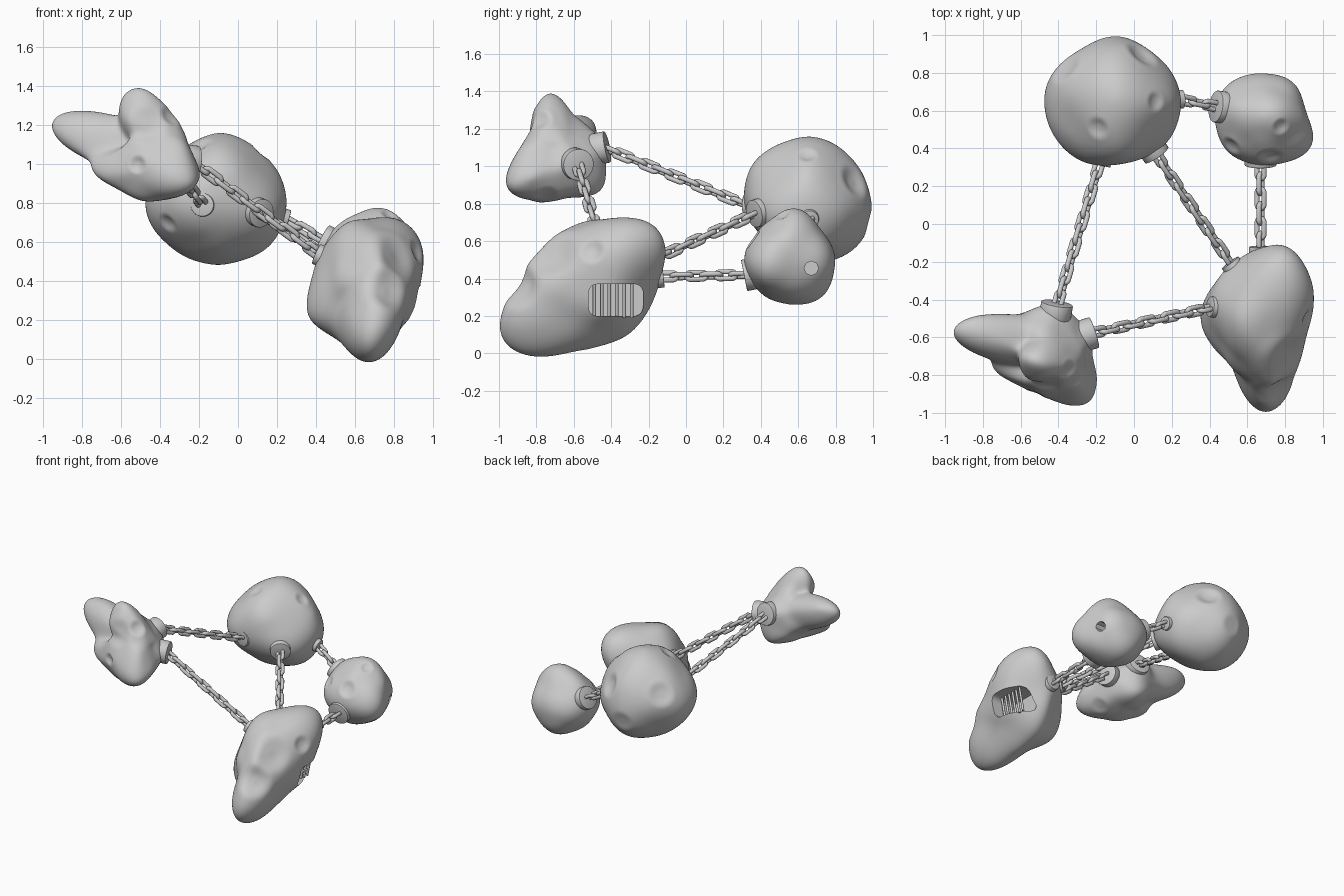
import bpy, bmesh, math
from mathutils import Vector as V, Matrix
from mathutils.bvhtree import BVHTree

if "Cube" in bpy.data.objects:
    bpy.data.objects.remove(bpy.data.objects["Cube"])


def add_object(name, bm):
    me = bpy.data.meshes.new(name)
    bm.to_mesh(me)
    bm.free()
    ob = bpy.data.objects.new(name, me)
    bpy.context.collection.objects.link(ob)
    return ob


def smooth(ob, angle=40):
    bpy.ops.object.select_all(action='DESELECT')
    ob.select_set(True)
    bpy.context.view_layer.objects.active = ob
    for m in list(ob.modifiers):
        bpy.ops.object.modifier_apply(modifier=m.name)
    bpy.ops.object.shade_smooth_by_angle(angle=math.radians(angle))


# rock: sphere wrapped on the hull of guide points, softened, pulled back out to the guides, then dented
def rock(name, c, s, pts, craters, soft, k=9):
    c, s = V(c), V(s)
    goal = [V((p[i] - c[i]) / s[i] for i in range(3)) for p in pts]
    dirs = [g.normalized() for g in goal]
    hull = bmesh.new()
    for g in goal:
        hull.verts.new(g)
    bmesh.ops.convex_hull(hull, input=hull.verts)
    tree = BVHTree.FromBMesh(hull)
    hull.free()
    bm = bmesh.new()
    bmesh.ops.create_icosphere(bm, subdivisions=6, radius=1)
    for v in bm.verts:
        d = v.co.normalized()
        v.co = tree.ray_cast(d * 9, -d)[0] or d
    for _ in range(soft):
        bmesh.ops.smooth_vert(bm, verts=bm.verts, factor=0.5,
                              use_axis_x=True, use_axis_y=True, use_axis_z=True)
    pos = [v.co.copy() for v in bm.verts]
    unit = [p.normalized() for p in pos]
    err = [g.length - pos[max(range(len(unit)), key=lambda i: unit[i].dot(d))].length
           for g, d in zip(goal, dirs)]
    amp = err[:]

    def pull(d):
        w = [math.exp(k * (d.dot(e) - 1)) for e in dirs]
        return sum(a * b for a, b in zip(w, amp)) / sum(w)
    for _ in range(12):
        got = [pull(d) for d in dirs]
        amp = [a + 0.7 * (e - g) for a, e, g in zip(amp, err, got)]
    for v, p, d in zip(bm.verts, pos, unit):
        v.co = c + (p + d * pull(d)) * s
    dents = [(min((v.co for v in bm.verts), key=lambda q: (q - V(p)).length).copy(), w, h)
             for p, w, h in craters]
    bm.normal_update()
    for v in bm.verts:
        off = 0
        for at, w, h in dents:
            t = (v.co - at).length / w
            if t < 3:
                off += h * (0.08 * math.exp(-((t - 1.4) / 0.35) ** 2) - math.exp(-t ** 3))
        v.co += v.normal * off
    return add_object(name, bm)


def cut(ob, cutter):
    m = ob.modifiers.new('cut', 'BOOLEAN')
    m.operation, m.solver, m.object = 'DIFFERENCE', 'EXACT', cutter
    cutter.hide_render = True
    cutter.hide_set(True)


def cylinder(name, p, axis, radius, depth, seg=32, bevel=0):
    bm = bmesh.new()
    M = Matrix.Translation(p) @ V(axis).to_track_quat('Z', 'Y').to_matrix().to_4x4()
    bmesh.ops.create_cone(bm, cap_ends=True, segments=seg, radius1=radius, radius2=radius,
                          depth=depth, matrix=M)
    if bevel:
        rim = [e for e in bm.edges if any(len(f.verts) > 4 for f in e.link_faces)]
        bmesh.ops.bevel(bm, geom=rim, offset=bevel, segments=2, affect='EDGES', profile=0.5)
    return add_object(name, bm)


# chain: thick oval links turned a quarter step each time
def chain(name, a, b, half=0.066, width=0.021, wire=0.014, pitch=0.08):
    a, b = V(a), V(b)
    n = max(2, round((b - a).length / pitch))
    R = (b - a).to_track_quat('X', 'Z').to_matrix()
    bm = bmesh.new()
    N, S, straight = 20, 8, half - width - wire
    for i in range(n):
        mid = a.lerp(b, (i + 0.5) / n)
        Q = R @ Matrix.Rotation(math.radians(90 * (i % 2) + 25), 3, 'X')
        rings = []
        for j in range(N):
            t = math.tau * (j + 0.5) / N
            out = V((math.cos(t), math.sin(t), 0))
            core = out * width + V((math.copysign(straight, out.x), 0, 0))
            rings.append([bm.verts.new(mid + Q @ (core + wire * (out * math.cos(u) + V((0, 0, math.sin(u))))))
                          for u in (math.tau * m / S for m in range(S))])
        for j in range(N):
            p, q = rings[j], rings[(j + 1) % N]
            for m in range(S):
                bm.faces.new((p[m], q[m], q[(m + 1) % S], p[(m + 1) % S]))
    bmesh.ops.recalc_face_normals(bm, faces=bm.faces)
    smooth(add_object(name, bm), 60)


# round boulder at the back
big = rock('big_rock', (-0.1, 0.66, 0.81), (0.35, 0.34, 0.335), [
    (-0.46, 0.74, 0.8), (-0.36, 0.72, 1.01), (-0.02, 0.6, 1.14), (-0.1, 0.77, 1.13), (-0.2, 0.55, 1.11),
    (0.245, 0.62, 0.84), (0.15, 0.66, 1.03), (0.15, 0.66, 0.57), (-0.08, 0.72, 0.485), (-0.3, 0.66, 0.54),
    (-0.08, 0.99, 0.74), (-0.35, 0.88, 0.83), (-0.43, 0.48, 0.78), (-0.3, 0.345, 0.8), (0, 0.335, 0.78),
    (0.15, 0.41, 0.75), (0.12, 0.89, 0.8), (-0.1, 0.92, 1.0), (-0.1, 0.9, 0.56), (-0.1, 0.48, 0.56),
    (-0.1, 0.39, 1.05), (0.2, 0.8, 0.75)],
    [((0.13, 0.65, 1.08), 0.04, 0.015), ((-0.2, 0.5, 1.11), 0.045, 0.015), ((-0.4, 0.86, 0.95), 0.07, 0.02),
     ((0.06, 0.93, 0.94), 0.07, 0.025), ((-0.38, 0.43, 0.68), 0.04, 0.015), ((-0.12, 0.98, 0.7), 0.06, 0.012)], 150)

# small boulder with a bored hole
small = rock('small_rock', (0.68, 0.56, 0.52), (0.25, 0.245, 0.26), [
    (0.65, 0.795, 0.52), (0.84, 0.75, 0.5), (0.91, 0.6, 0.5), (0.93, 0.4, 0.48), (0.8, 0.325, 0.5),
    (0.65, 0.315, 0.5), (0.5, 0.38, 0.5), (0.43, 0.6, 0.55), (0.5, 0.74, 0.5), (0.76, 0.6, 0.765),
    (0.68, 0.7, 0.69), (0.68, 0.71, 0.29), (0.68, 0.58, 0.26), (0.68, 0.43, 0.3), (0.7, 0.42, 0.69),
    (0.53, 0.6, 0.7), (0.87, 0.57, 0.68), (0.86, 0.57, 0.34), (0.5, 0.57, 0.34)],
    [((0.79, 0.5, 0.76), 0.035, 0.015), ((0.72, 0.35, 0.62), 0.05, 0.02), ((0.5, 0.4, 0.6), 0.04, 0.015)], 150)
cut(small, cylinder('bore_cutter', (0.9, 0.67, 0.455), (1, 0, 0), 0.038, 0.3, 8))
smooth(big, 60)
smooth(small)

# long leaning rock with the barred window
long_rock = rock('long_rock', (0.66, -0.53, 0.37), (0.3, 0.43, 0.34), [
    (0.68, -0.99, 0.1), (0.67, -0.92, 0.015), (0.67, -0.5, 0.03), (0.67, -0.32, 0.095), (0.55, -0.52, 0.69),
    (0.82, -0.4, 0.7), (0.8, -0.18, 0.69), (0.6, -0.28, 0.66), (0.945, -0.35, 0.47), (0.925, -0.55, 0.46),
    (0.87, -0.75, 0.35), (0.41, -0.42, 0.52), (0.355, -0.5, 0.25), (0.42, -0.63, 0.36), (0.57, -0.88, 0.17),
    (0.63, -0.145, 0.42), (0.84, -0.145, 0.57), (0.5, -0.23, 0.48), (0.68, -0.19, 0.25), (0.72, -0.87, 0.42),
    (0.74, -0.75, 0.59), (0.52, -0.75, 0.44), (0.91, -0.42, 0.27), (0.5, -0.4, 0.13), (0.8, -0.6, 0.1),
    (0.93, -0.35, 0.62)],
    [((0.76, -0.87, 0.35), 0.09, 0.03), ((0.8, -0.72, 0.54), 0.11, 0.03), ((0.91, -0.5, 0.55), 0.05, 0.02)], 70)
bm = bmesh.new()
bmesh.ops.create_cube(bm, size=1, matrix=Matrix.Translation((0.9, -0.375, 0.285))
                      @ Matrix.Diagonal((0.36, 0.29, 0.17, 1)))
along_x = [e for e in bm.edges if abs(e.verts[0].co.x - e.verts[1].co.x) > 0.1]
bmesh.ops.bevel(bm, geom=along_x, offset=0.045, segments=5, affect='EDGES', profile=0.5)
cut(long_rock, add_object('window_cutter', bm))
smooth(long_rock)
for i in range(6):
    smooth(cylinder(f'window_bar_{i}', (0.835, -0.49 + 0.04 * i, 0.285), (0.2, 0, 1), 0.009, 0.19, 12))

# pointed rock floating at the left
pointed = rock('pointed_rock', (-0.47, -0.68, 1.06), (0.36, 0.27, 0.28), [
    (-0.955, -0.58, 1.21), (-0.86, -0.51, 1.25), (-0.5, -0.74, 1.385), (-0.25, -0.945, 0.9), (-0.5, -0.8, 0.815),
    (-0.41, -0.435, 1.1), (-0.42, -0.46, 0.87), (-0.24, -0.57, 1.02), (-0.2, -0.8, 0.96), (-0.34, -0.75, 1.26),
    (-0.48, -0.91, 1.03), (-0.72, -0.78, 0.94), (-0.7, -0.48, 1.17), (-0.3, -0.72, 0.84), (-0.63, -0.5, 1.0),
    (-0.6, -0.86, 0.95), (-0.46, -0.56, 1.24), (-0.3, -0.6, 0.88), (-0.7, -0.61, 1.26), (-0.68, -0.73, 1.12),
    (-0.8, -0.66, 1.04)],
    [((-0.52, -0.91, 1.0), 0.035, 0.018), ((-0.34, -0.78, 1.25), 0.045, 0.018),
     ((-0.47, -0.86, 1.2), 0.08, 0.02), ((-0.3, -0.75, 0.85), 0.05, 0.012)], 40, 13)
smooth(pointed, 60)

# anchor discs (place, facing, radius) at both ends of each chain
links = [
    ('big_to_pointed', (-0.18, 0.33, 0.79), (-0.2, -1, 0), 0.06, (-0.41, -0.44, 1.1), (0.17, 1, 0.2), 0.085),
    ('big_to_long', (0.11, 0.38, 0.75), (0.55, -0.8, -0.2), 0.075, (0.52, -0.22, 0.48), (-0.6, 0.8, 0.1), 0.055),
    ('pointed_to_long', (-0.23, -0.58, 1.01), (0.93, 0.3, -0.1), 0.085, (0.42, -0.44, 0.53), (-0.9, 0.1, 0.4), 0.055),
    ('big_to_small', (0.24, 0.66, 0.72), (1, 0.05, -0.3), 0.05, (0.45, 0.62, 0.6), (-1, 0.15, 0.5), 0.085),
    ('small_to_long', (0.67, 0.33, 0.42), (0, -1, -0.2), 0.085, (0.67, -0.14, 0.41), (0, 1, 0.1), 0.06)]
for name, a, na, ra, b, nb, rb in links:
    for end, p, n, r in (('start', a, na, ra), ('end', b, nb, rb)):
        n = V(n).normalized()
        smooth(cylinder(f'{name}_anchor_{end}', V(p) - n * 0.02, n, r, 0.08, 32, 0.004))
    chain(f'{name}_chain', a, b)
